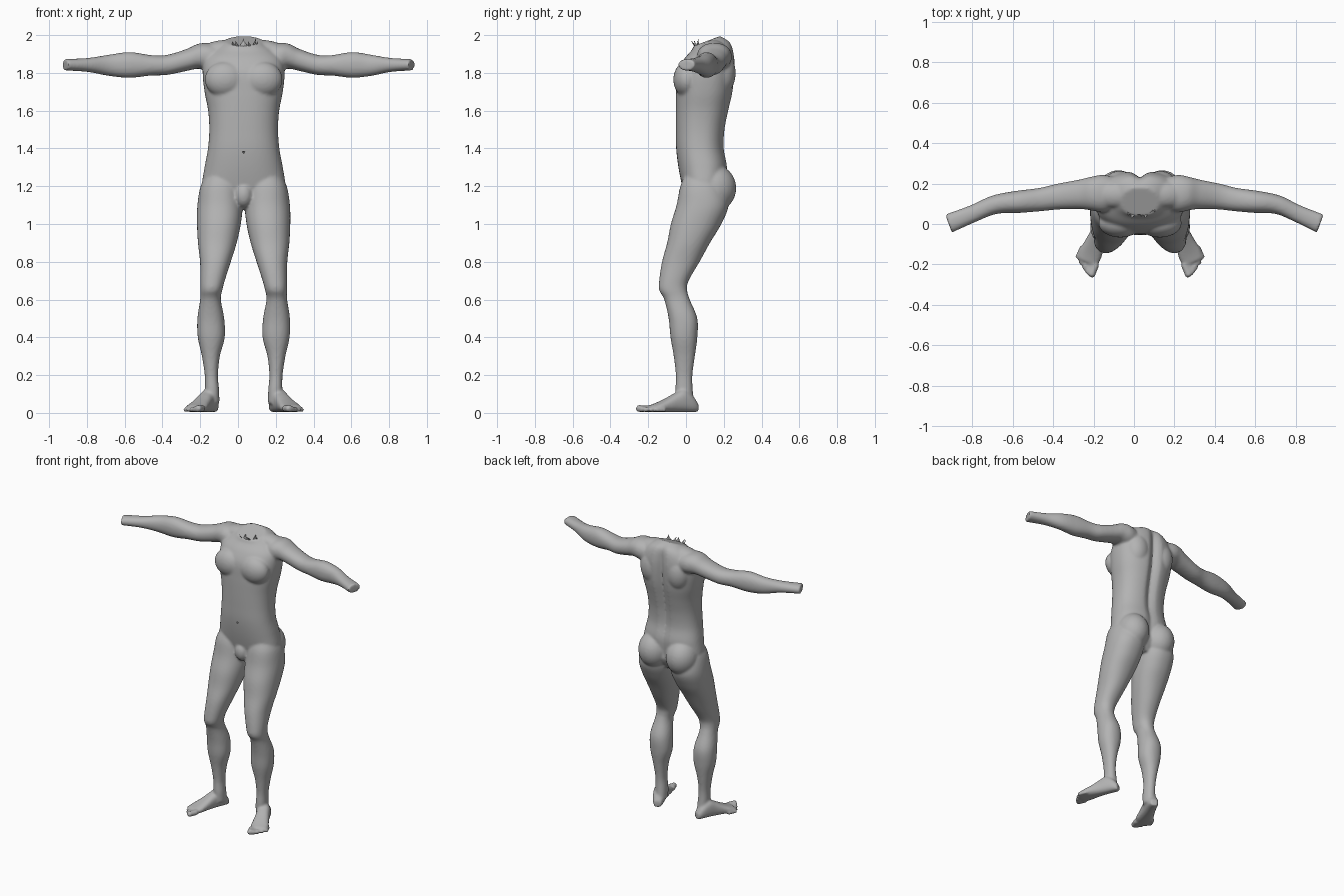
import bpy, bmesh, math, random
from mathutils import Vector, Matrix

if "Cube" in bpy.data.objects:
    bpy.data.objects.remove(bpy.data.objects["Cube"])

CX = 0.03          # the body's mirror plane
random.seed(4)

grey = bpy.data.materials.new("plain_grey")
grey.diffuse_color = (0.45, 0.45, 0.45, 1)
grey.use_nodes = True
grey.node_tree.nodes["Principled BSDF"].inputs["Base Color"].default_value = grey.diffuse_color


def curve_rows(rows, steps=5):
    """Catmull-Rom interpolation of a table of section values."""
    out = []
    for i in range(len(rows) - 1):
        p0, p1 = rows[max(i - 1, 0)], rows[i]
        p2, p3 = rows[i + 1], rows[min(i + 2, len(rows) - 1)]
        for k in range(steps):
            t = k / steps
            out.append([0.5 * (2 * b + (c - a) * t + (2 * a - 5 * b + 4 * c - d) * t * t
                               + (3 * b - a - 3 * c + d) * t ** 3)
                        for a, b, c, d in zip(p0, p1, p2, p3)])
    out.append(list(rows[-1]))
    return out


def ring(center, u, v, ru, rv, power=2.2, count=40):
    pts = []
    for i in range(count):
        a = 2 * math.pi * i / count
        c, s = math.cos(a), math.sin(a)
        pts.append(Vector(center)
                   + Vector(u) * (ru * math.copysign(abs(c) ** (2 / power), c))
                   + Vector(v) * (rv * math.copysign(abs(s) ** (2 / power), s)))
    return pts


def loft(bm, rings):
    loops = [[bm.verts.new(p) for p in r] for r in rings]
    n = len(loops[0])
    faces = []
    for a, b in zip(loops, loops[1:]):
        for i in range(n):
            j = (i + 1) % n
            faces.append(bm.faces.new((a[i], a[j], b[j], b[i])))
    faces += [bm.faces.new(loops[0][::-1]), bm.faces.new(loops[-1])]
    bmesh.ops.recalc_face_normals(bm, faces=faces)


def blob(bm, center, radii, tilt=0.0):
    m = (Matrix.Translation(center) @ Matrix.Rotation(tilt, 4, 'Y')
         @ Matrix.Diagonal((*radii, 1)))
    bmesh.ops.create_uvsphere(bm, u_segments=28, v_segments=18, radius=1, matrix=m)


def make_object(name, bm):
    mesh = bpy.data.meshes.new(name)
    bm.to_mesh(mesh)
    bm.free()
    mesh.materials.append(grey)
    ob = bpy.data.objects.new(name, mesh)
    bpy.context.collection.objects.link(ob)
    return ob


X, Y, Z = (1, 0, 0), (0, 1, 0), (0, 0, 1)
body = bmesh.new()

# torso: height, half width, front y, back y, spine groove, collar slope
torso = [(1.08, .10, .02, .16, .0, 0), (1.15, .19, -.005, .20, .0, 0),
         (1.20, .22, -.02, .21, .01, 0), (1.30, .207, -.04, .22, .015, 0),
         (1.40, .189, -.052, .203, .02, 0), (1.50, .182, -.054, .208, .025, 0),
         (1.60, .188, -.054, .228, .03, 0), (1.70, .207, -.052, .25, .035, 0),
         (1.80, .217, -.045, .26, .035, 0), (1.88, .205, -.01, .258, .03, .05),
         (1.94, .145, .03, .237, .015, .2), (1.968, .092, .038, .18, 0, .38)]
rings = []
for z, hw, yf, yb, groove, slope in curve_rows(torso):
    yc = (yf + yb) / 2
    pts = ring((0, yc, z), X, Y, hw, (yb - yf) / 2, 2.35, 64)
    for p in pts:
        p.z += slope * (p.y - yc)
        if p.y > yc:
            p.y -= groove * math.exp(-(p.x / .028) ** 2)
    rings.append(pts)
loft(body, rings)
blob(body, (0, .012, 1.155), (.05, .052, .068))

# leg: height, inner x, outer x, front y, back y
leg = [(1.27, .05, .19, .0, .17), (1.20, .02, .228, -.03, .20),
       (1.10, .006, .245, -.05, .225), (1.0, .015, .247, -.08, .187),
       (.9, .037, .242, -.10, .127), (.8, .068, .231, -.127, .072),
       (.7, .100, .229, -.142, .014), (.65, .113, .229, -.142, .006),
       (.6, .121, .230, -.115, .02), (.5, .103, .245, -.092, .06),
       (.4, .100, .243, -.082, .06), (.3, .126, .221, -.065, .047),
       (.2, .136, .206, -.054, .034), (.12, .130, .204, -.056, .036),
       (.05, .128, .196, -.05, .045)]

# arm: x, y, z, half depth, half height
arm = [(.08, .15, 1.87, .07, .07), (.18, .15, 1.885, .092, .072),
       (.24, .15, 1.888, .083, .066), (.30, .146, 1.868, .072, .058),
       (.40, .135, 1.842, .063, .053), (.48, .121, 1.84, .057, .054),
       (.59, .109, 1.842, .054, .068), (.70, .095, 1.84, .045, .055),
       (.80, .052, 1.842, .041, .037), (.918, .002, 1.843, .045, .030)]

# foot: distance from heel, half width, height
foot = [(0, .024, .045), (.03, .036, .085), (.08, .042, .12), (.13, .045, .10),
        (.18, .051, .073), (.23, .058, .05), (.27, .052, .036)]

for s in (1, -1):
    loft(body, [ring((s * (a + b) / 2, (f + k) / 2, z), X, Y, (b - a) / 2, (k - f) / 2)
                for z, a, b, f, k in curve_rows(leg)])

    reach = .96 if s > 0 else 1.04
    loft(body, [ring((s * (.22 + (x - .22) * reach), y, z),
                     (s * .36 * max(0, x - .2) / .7, 1, 0), Z, ry, rz)
                for x, y, z, ry, rz in curve_rows(arm)])

    # foot and toes splay outward
    d = Vector((s * .40, -.917, 0))
    side = Vector((.917, s * .40, 0))
    heel = Vector((s * .155, .06, 0))
    loft(body, [ring(heel + d * t + Vector((0, 0, h / 2 + .004)), side, Z, w, h / 2, 2.5)
                for t, w, h in curve_rows(foot)])
    for i in range(5):
        f = i / 4
        r = .019 - .007 * f ** .5
        tip = Vector((s * (.245 + .068 * f), -.262 + .09 * f ** 1.3, r + .004))
        loft(body, [ring(tip - d * back, side, Z, r * k, r * k, 2, 16)
                    for back, k in ((.07, 1), (.03, .95), (.012, 1.05), (.003, .8), (0, .4))])

    # chest, buttock, shoulder slope, shoulder blade
    blob(body, (s * .098, .005, 1.765), (.108, .072, .095))
    blob(body, (s * .108, .148, 1.19), (.108, .118, .125))
    blob(body, (s * .13, .145, 1.925), (.115, .065, .046), s * .18)
    blob(body, (s * .10, .185, 1.80), (.085, .078, .12))

body_ob = make_object("body", body)
body_ob.location.x = CX
remesh = body_ob.modifiers.new("merge", 'REMESH')
remesh.mode = 'VOXEL'
remesh.voxel_size = .008
remesh.use_smooth_shade = True
soft = body_ob.modifiers.new("soften", 'SMOOTH')
soft.factor = .5
soft.iterations = 6

# navel dent
bm = bmesh.new()
bmesh.ops.create_cone(bm, cap_ends=True, segments=3, radius1=.014, radius2=.004, depth=.04,
                      matrix=Matrix.Translation((CX, -.05, 1.38))
                      @ Matrix.Rotation(-math.pi / 2, 4, 'X'))
cutter = make_object("navel_cutter", bm)
cutter.hide_render = True
cutter.hide_viewport = True
cut = body_ob.modifiers.new("navel", 'BOOLEAN')
cut.operation = 'DIFFERENCE'
cut.object = cutter

# torn shards along the front of the collar
bm = bmesh.new()
for i in range(7):
    a = math.radians(215 + 18 * i)
    b = a + math.radians(20)
    base = [Vector((CX + .075 * math.cos(t), .105 + .062 * math.sin(t), 1.935)) for t in (a, b)]
    tip = (base[0] + base[1]) / 2
    tip += Vector((random.uniform(-.015, .015), random.uniform(-.025, .01),
                   random.uniform(.025, .055)))
    bm.faces.new([bm.verts.new(p) for p in (*base, tip)])
make_object("collar_shards", bm)
